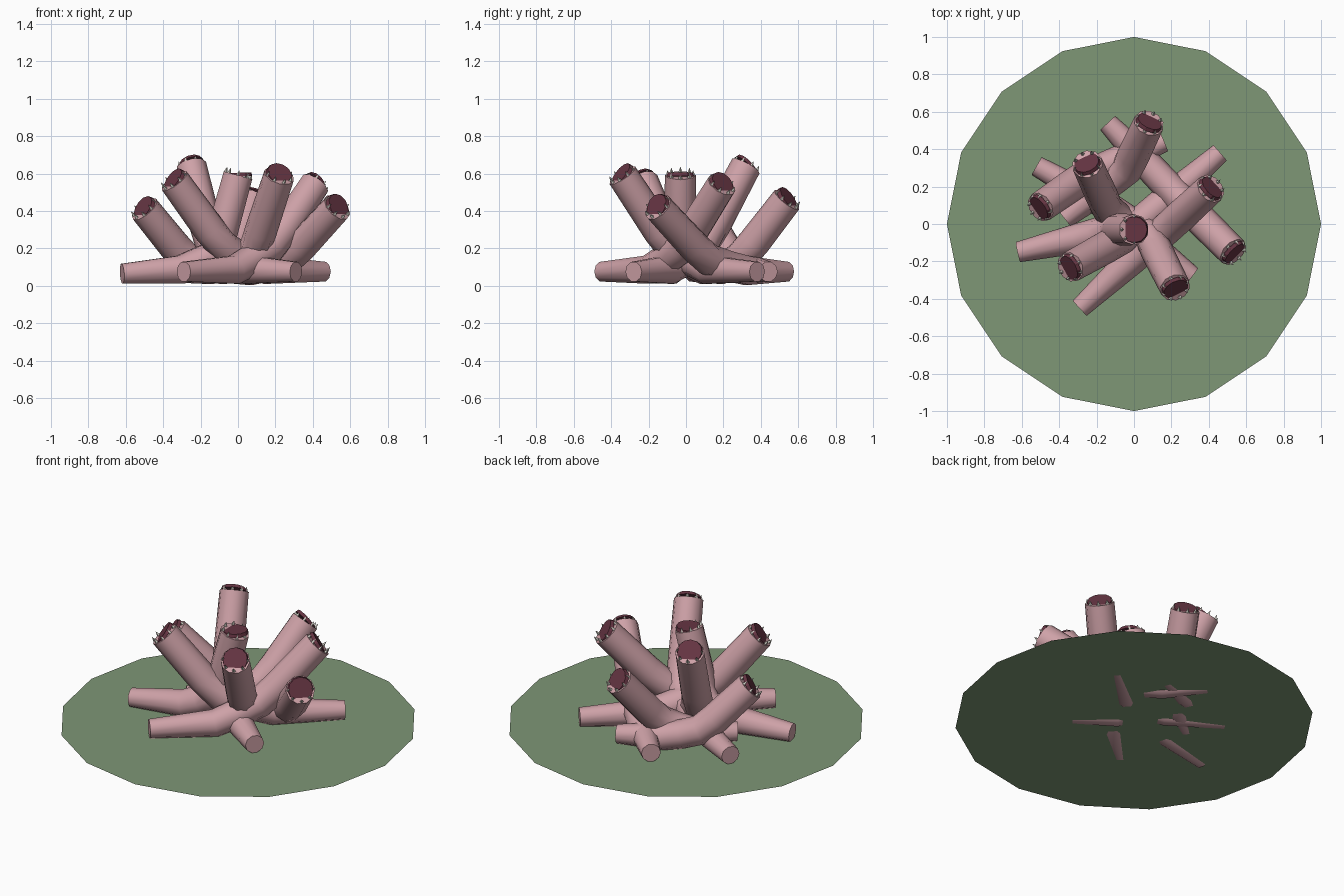
import bpy, bmesh, math
from mathutils import Vector, Matrix

if "Cube" in bpy.data.objects:
    bpy.data.objects.remove(bpy.data.objects["Cube"])

def material(name, color):
    m = bpy.data.materials.new(name)
    m.diffuse_color = (*color, 1)
    m.use_nodes = True
    m.node_tree.nodes["Principled BSDF"].inputs["Base Color"].default_value = m.diffuse_color
    return m

PINK = material("flesh", (0.62, 0.36, 0.39))
RED = material("mouth_red", (0.13, 0.035, 0.055))
BONE = material("tooth_bone", (0.6, 0.58, 0.52))
GREEN = material("grass", (0.21, 0.31, 0.18))
SIDES = 10

def finish(bm, name, mat, smooth=False):
    me = bpy.data.meshes.new(name)
    bm.to_mesh(me)
    bm.free()
    me.materials.append(mat)
    ob = bpy.data.objects.new(name, me)
    bpy.context.collection.objects.link(ob)
    if smooth:
        bpy.ops.object.select_all(action='DESELECT')
        ob.select_set(True)
        bpy.context.view_layer.objects.active = ob
        bpy.ops.object.shade_smooth_by_angle(angle=math.radians(40))
    return ob

def tube(name, pts, radii):
    bm = bmesh.new()
    rings = []
    for i, p in enumerate(pts):
        d = Vector()
        if i > 0:
            d += (p - pts[i - 1]).normalized()
        if i < len(pts) - 1:
            d += (pts[i + 1] - p).normalized()
        d.normalize()
        side = d.cross(Vector((0, 0, 1))).normalized()
        up = side.cross(d)
        rings.append([bm.verts.new(p + radii[i] * (side * math.cos(a) + up * math.sin(a)))
                      for a in (2 * math.pi * k / SIDES for k in range(SIDES))])
    for a, b in zip(rings, rings[1:]):
        for k in range(SIDES):
            n = (k + 1) % SIDES
            bm.faces.new((a[k], a[n], b[n], b[k]))
    bm.faces.new(rings[0])
    bm.faces.new(rings[-1])
    bmesh.ops.recalc_face_normals(bm, faces=bm.faces)
    finish(bm, name, PINK, True)

def mouth(name, tip, axis, tilt):
    # dark disc, tilted so it half sinks into the tube end
    side = axis.cross(Vector((0, 0, 1))).normalized()
    face = Matrix.Rotation(tilt, 3, side) @ axis
    bm = bmesh.new()
    bmesh.ops.create_cone(bm, cap_ends=True, segments=12, radius1=0.075, radius2=0.07, depth=0.02,
                          matrix=Matrix.Translation(tip + axis * 0.004) @
                          face.to_track_quat('Z', 'Y').to_matrix().to_4x4())
    finish(bm, name + "_mouth", RED)
    # ring of teeth on the rim
    bm = bmesh.new()
    rot = axis.to_track_quat('Z', 'Y').to_matrix().to_4x4()
    for k in range(8):
        a = 2 * math.pi * k / 8
        bmesh.ops.create_cone(bm, cap_ends=True, segments=4, radius1=0.012, radius2=0, depth=0.032,
                              matrix=Matrix.Translation(tip) @ rot @
                              Matrix.Translation((0.068 * math.cos(a), 0.068 * math.sin(a), 0.013)))
    finish(bm, name + "_teeth", BONE)

# tail -> belly -> bend -> head tip for each worm
WORMS = [
    [(-.14, .54, .075), (.06, .33, .08), (.26, .12, .14), (.53, -.15, .42)],
    [(-.29, -.45, .075), (-.02, -.2, .085), (.17, -.03, .2), (.41, .19, .54)],
    [(.46, .38, .075), (.16, .12, .085), (-.07, -.08, .2), (-.34, -.23, .56)],
    [(-.52, .31, .075), (-.15, .1, .085), (.08, -.06, .18), (.22, -.34, .59)],
    [(.31, -.28, .075), (.06, -.09, .085), (-.14, .08, .2), (-.25, .32, .64)],
    [(-.62, -.15, .065), (-.31, -.08, .085), (-.12, -.03, .17), (0, -.03, .59)],
    [(-.37, .03, .075), (-.18, .18, .085), (-.04, .29, .15), (.08, .54, .46)],
    [(.16, .44, .075), (-.08, .34, .085), (-.27, .25, .14), (-.5, .09, .41)],
]
for i, w in enumerate(WORMS):
    name = f"worm_{i + 1}"
    p = [Vector(v) for v in w]
    # soften the bend with extra rings
    mid = (p[1] + p[2]) / 2 - Vector((0, 0, 0.005))
    pts = [p[0], p[1], mid, p[2], p[2].lerp(p[3], 0.3) - Vector((0, 0, 0.01)), p[3]]
    tube(name, pts, [.055, .08, .083, .086, .087, .083])
    axis = (pts[-1] - pts[-2]).normalized()
    mouth(name, p[3], axis, 0.3 if i == 5 else -0.3)

# ground disc
bm = bmesh.new()
bmesh.ops.create_circle(bm, cap_ends=True, segments=16, radius=1,
                        matrix=Matrix.Translation((0, 0, 0.02)))
bmesh.ops.recalc_face_normals(bm, faces=bm.faces)
for f in bm.faces:
    if f.normal.z < 0:
        f.normal_flip()
finish(bm, "ground_disc", GREEN)
